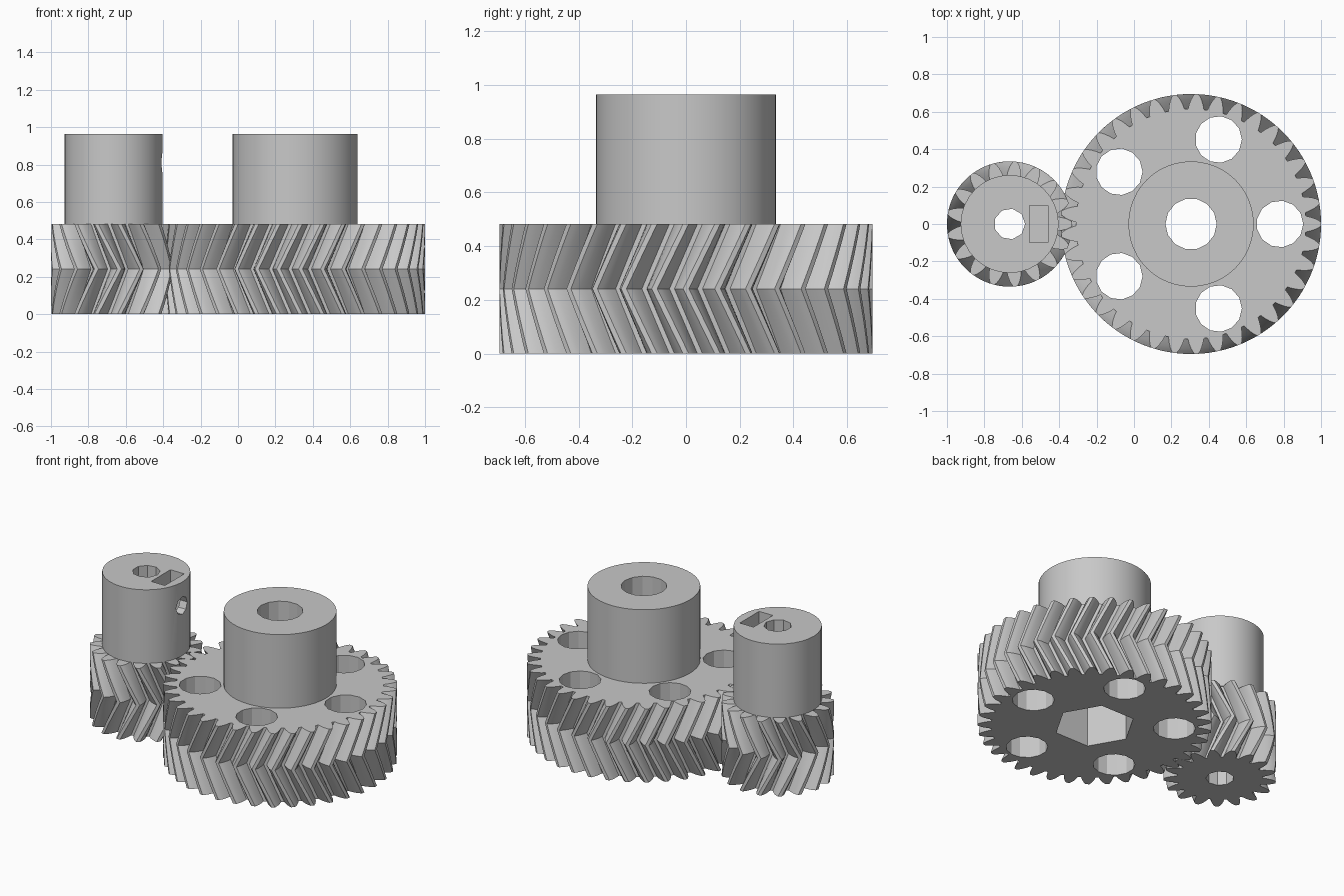
import bpy, bmesh, math
from mathutils import Matrix

cube = bpy.data.objects.get("Cube")
if cube:
    bpy.data.objects.remove(cube, do_unlink=True)

GEAR_TOP, HUB_TOP = 0.483, 0.965
BIG_X, SMALL_X = 0.305, -0.665

grey = bpy.data.materials.new("plain grey")
grey.use_nodes = True
colour = (0.58, 0.58, 0.58, 1)
grey.diffuse_color = colour
grey.node_tree.nodes["Principled BSDF"].inputs["Base Color"].default_value = colour


def add_object(name, bm):
    bmesh.ops.recalc_face_normals(bm, faces=bm.faces)
    mesh = bpy.data.meshes.new(name)
    bm.to_mesh(mesh)
    bm.free()
    mesh.materials.append(grey)
    obj = bpy.data.objects.new(name, mesh)
    bpy.context.collection.objects.link(obj)
    return obj


def cylinder(name, x, y, radius, z0, z1, sides):
    """Upright prism with its first corner towards +x."""
    bm = bmesh.new()
    rings = []
    for z in (z0, z1):
        rings.append([bm.verts.new((x + radius * math.cos(a), y + radius * math.sin(a), z))
                      for a in (math.tau * i / sides for i in range(sides))])
    bm.faces.new(rings[0])
    bm.faces.new(rings[1])
    for i in range(sides):
        j = (i + 1) % sides
        bm.faces.new((rings[0][i], rings[0][j], rings[1][j], rings[1][i]))
    return add_object(name, bm)


def herringbone(name, x, teeth, root, pitch, tip, hand):
    """Toothed outline swept up, twisting one tooth out and back."""
    flank = [(root, 0.41), ((root + pitch) / 2, 0.34), (pitch, 0.25),
             ((pitch + tip) / 2, 0.18), (tip, 0.09)]
    tooth = [(r, -f) for r, f in flank] + [(r, f) for r, f in reversed(flank)]
    step = math.tau / teeth
    outline = [(r, (t + f) * step) for t in range(teeth) for r, f in tooth]
    slices = 8
    bm = bmesh.new()
    rings = []
    for k in range(slices + 1):
        u = k / slices
        turn = hand * step * (1 - abs(2 * u - 1))
        rings.append([bm.verts.new((x + r * math.cos(a + turn), r * math.sin(a + turn),
                                    u * GEAR_TOP)) for r, a in outline])
    n = len(outline)
    for low, high in zip(rings, rings[1:]):
        for i in range(n):
            j = (i + 1) % n
            bm.faces.new((low[i], low[j], high[j], high[i]))
    bm.faces.new(rings[0])
    bm.faces.new(rings[-1])
    return add_object(name, bm)


def cut(obj, cutters):
    """Subtract the cutters, bake the result and remove them."""
    for c in cutters:
        mod = obj.modifiers.new("cut", 'BOOLEAN')
        mod.operation = 'DIFFERENCE'
        mod.solver = 'EXACT'
        mod.object = c
    bpy.context.view_layer.update()
    graph = bpy.context.evaluated_depsgraph_get()
    baked = bpy.data.meshes.new_from_object(obj.evaluated_get(graph))
    obj.modifiers.clear()
    obj.data = baked
    for c in cutters:
        bpy.data.objects.remove(c, do_unlink=True)


def shade(obj):
    bpy.ops.object.select_all(action='DESELECT')
    obj.select_set(True)
    bpy.context.view_layer.objects.active = obj
    bpy.ops.object.shade_smooth_by_angle(angle=math.radians(20))


# Large gear with bore, hexagonal pocket and five lightening holes
large_gear = herringbone("large_gear", BIG_X, 37, 0.615, 0.665, 0.695, -1)
holes = [cylinder("bore_cutter", BIG_X, 0, 0.137, -0.1, 0.6, 14),
         cylinder("hex_cutter", BIG_X, 0, 0.243, -0.1, 0.3, 6)]
for i in range(5):
    a = math.tau * i / 5
    holes.append(cylinder("hole_cutter", BIG_X + 0.475 * math.cos(a), 0.475 * math.sin(a),
                          0.125, -0.1, 0.6, 13))
cut(large_gear, holes)

# Large hub
large_hub = cylinder("large_hub", BIG_X, 0, 0.335, GEAR_TOP, HUB_TOP, 48)
cut(large_hub, [cylinder("bore_cutter", BIG_X, 0, 0.137, 0.3, 1.2, 14)])

# Small gear
small_gear = herringbone("small_gear", SMALL_X, 17, 0.255, 0.305, 0.335, 1)
cut(small_gear, [cylinder("bore_cutter", SMALL_X, 0, 0.083, -0.1, 0.6, 9)])

# Small hub with nut slot and sideways screw hole
small_hub = cylinder("small_hub", SMALL_X, 0, 0.262, GEAR_TOP, HUB_TOP, 32)
screw = cylinder("screw_cutter", 0, 0, 0.058, 0, 0.4, 8)
screw.data.transform(Matrix.Translation((SMALL_X, 0, 0.81)) @ Matrix.Rotation(math.pi / 2, 4, 'Y'))
bm = bmesh.new()
bmesh.ops.create_cube(bm, size=1, matrix=Matrix.Translation((-0.51, 0, 0.9))
                      @ Matrix.Diagonal((0.1, 0.2, 0.4, 1)))
slot = add_object("slot_cutter", bm)
cut(small_hub, [cylinder("bore_cutter", SMALL_X, 0, 0.083, 0.3, 1.2, 9), slot, screw])

for part in (large_gear, large_hub, small_gear, small_hub):
    shade(part)
